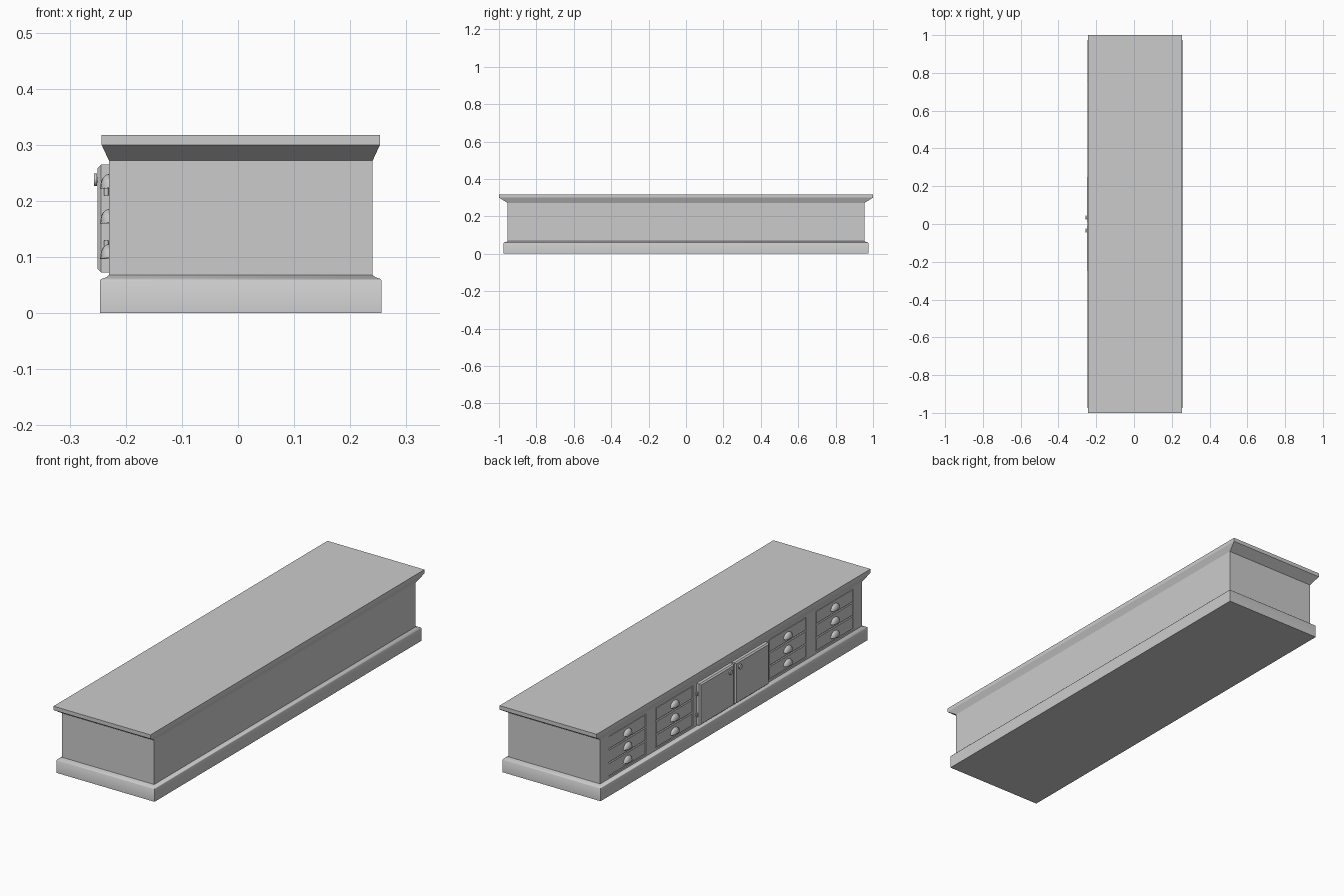
import bpy, bmesh, math
from mathutils import Matrix, Vector

if "Cube" in bpy.data.objects:
    bpy.data.objects.remove(bpy.data.objects["Cube"])

CX = 0.005       # the carcass sits slightly off centre because of the knobs
FACE = -0.23     # plane of the drawer side


def finish(name, bm, smooth=None):
    bmesh.ops.recalc_face_normals(bm, faces=bm.faces)
    me = bpy.data.meshes.new(name)
    bm.to_mesh(me)
    bm.free()
    ob = bpy.data.objects.new(name, me)
    bpy.context.collection.objects.link(ob)
    if smooth:
        bpy.context.view_layer.objects.active = ob
        bpy.ops.object.select_all(action='DESELECT')
        ob.select_set(True)
        bpy.ops.object.shade_smooth_by_angle(angle=math.radians(smooth))
    return ob


def loft(name, rings, smooth=None):
    """Stack rectangles given as (half x, half y, z)."""
    bm = bmesh.new()
    loops = [[bm.verts.new((CX + sx * hx, sy * hy, z))
              for sx, sy in ((-1, -1), (1, -1), (1, 1), (-1, 1))] for hx, hy, z in rings]
    for a, b in zip(loops, loops[1:]):
        for i in range(4):
            j = (i + 1) % 4
            bm.faces.new((a[i], a[j], b[j], b[i]))
    bm.faces.new(loops[0])
    bm.faces.new(loops[-1])
    return finish(name, bm, smooth)


def box(name, x0, x1, y0, y1, z0, z1, chamfer=0.0):
    """Box whose outer (-x) edges can be chamfered."""
    bm = bmesh.new()
    bmesh.ops.create_cube(bm, size=1, matrix=Matrix.Translation(
        ((x0 + x1) / 2, (y0 + y1) / 2, (z0 + z1) / 2)) @ Matrix.Diagonal(
        (x1 - x0, y1 - y0, z1 - z0, 1)))
    if chamfer:
        edges = [e for e in bm.edges if all(abs(v.co.x - x0) < 1e-5 for v in e.verts)]
        bmesh.ops.bevel(bm, geom=edges, offset=chamfer, segments=1, affect='EDGES')
    return finish(name, bm)


def cylinder(name, axis, radius, depth, loc, sides=16):
    bm = bmesh.new()
    rot = Vector((0, 0, 1)).rotation_difference(Vector(axis)).to_matrix().to_4x4()
    bmesh.ops.create_cone(bm, cap_ends=True, segments=sides, radius1=radius, radius2=radius,
                          depth=depth, matrix=Matrix.Translation(loc) @ rot)
    return finish(name, bm, 40)


def cup_pull(name, y, z):
    """Quarter shell open at the bottom."""
    bm = bmesh.new()
    bmesh.ops.create_uvsphere(bm, u_segments=16, v_segments=12, radius=1)
    for normal in ((0, 0, -1), (1, 0, 0)):
        bmesh.ops.bisect_plane(bm, geom=bm.verts[:] + bm.edges[:] + bm.faces[:],
                               plane_co=(0, 0, 0), plane_no=normal, clear_outer=True)
    bmesh.ops.transform(bm, verts=bm.verts, matrix=Matrix.Translation((FACE, y, z))
                        @ Matrix.Diagonal((0.0155, 0.03, 0.024, 1)))
    ob = finish(name, bm, 40)
    mod = ob.modifiers.new("thickness", 'SOLIDIFY')
    mod.thickness = 0.002
    return ob


# Plinth, body and crown
loft("plinth", [(0.251, 0.975, 0), (0.251, 0.975, 0.058), (0.249, 0.972, 0.061),
                (0.240, 0.960, 0.064), (0.2352, 0.9552, 0.068)], 50)
body = loft("body", [(0.235, 0.955, 0.03), (0.235, 0.955, 0.29)])
loft("crown", [(0.235, 0.955, 0.272), (0.248, 1.0, 0.30), (0.248, 1.0, 0.318)])

# Drawer banks: shallow opening with three fronts and cup pulls
Z0, ROW, GAP = 0.077, 0.0625, 0.0025
for side in (-1, 1):
    for centre in (0.413, 0.757):
        y, half = side * centre, 0.135
        cutter = box("opening_cutter", FACE - 0.02, FACE + 0.012,
                     y - half, y + half, Z0, Z0 + 3 * ROW)
        cutter.hide_render = True
        cutter.hide_viewport = True
        mod = body.modifiers.new("opening", 'BOOLEAN')
        mod.object = cutter
        mod.operation = 'DIFFERENCE'
        mod.solver = 'EXACT'
        for r in range(3):
            z = Z0 + r * ROW
            box("drawer_front", FACE + 0.001, FACE + 0.013, y - half + GAP, y + half - GAP,
                z + GAP, z + ROW - GAP, 0.0015)
            cup_pull("cup_pull", y, z + 0.022)

# Pair of doors with hinges and knobs
for side in (-1, 1):
    ya, yb = sorted((side * 0.004, side * 0.252))
    box("door", -0.25, FACE + 0.001, ya, yb, 0.073, 0.265, 0.006)
    for z in (0.121, 0.218):
        cylinder("hinge", (0, 0, 1), 0.004, 0.017, (-0.2345, side * 0.255, z), 12)
    cylinder("knob_stem", (1, 0, 0), 0.005, 0.006, (-0.2495, side * 0.035, 0.238))
    cylinder("knob", (1, 0, 0), 0.011, 0.006, (-0.254, side * 0.035, 0.238))
